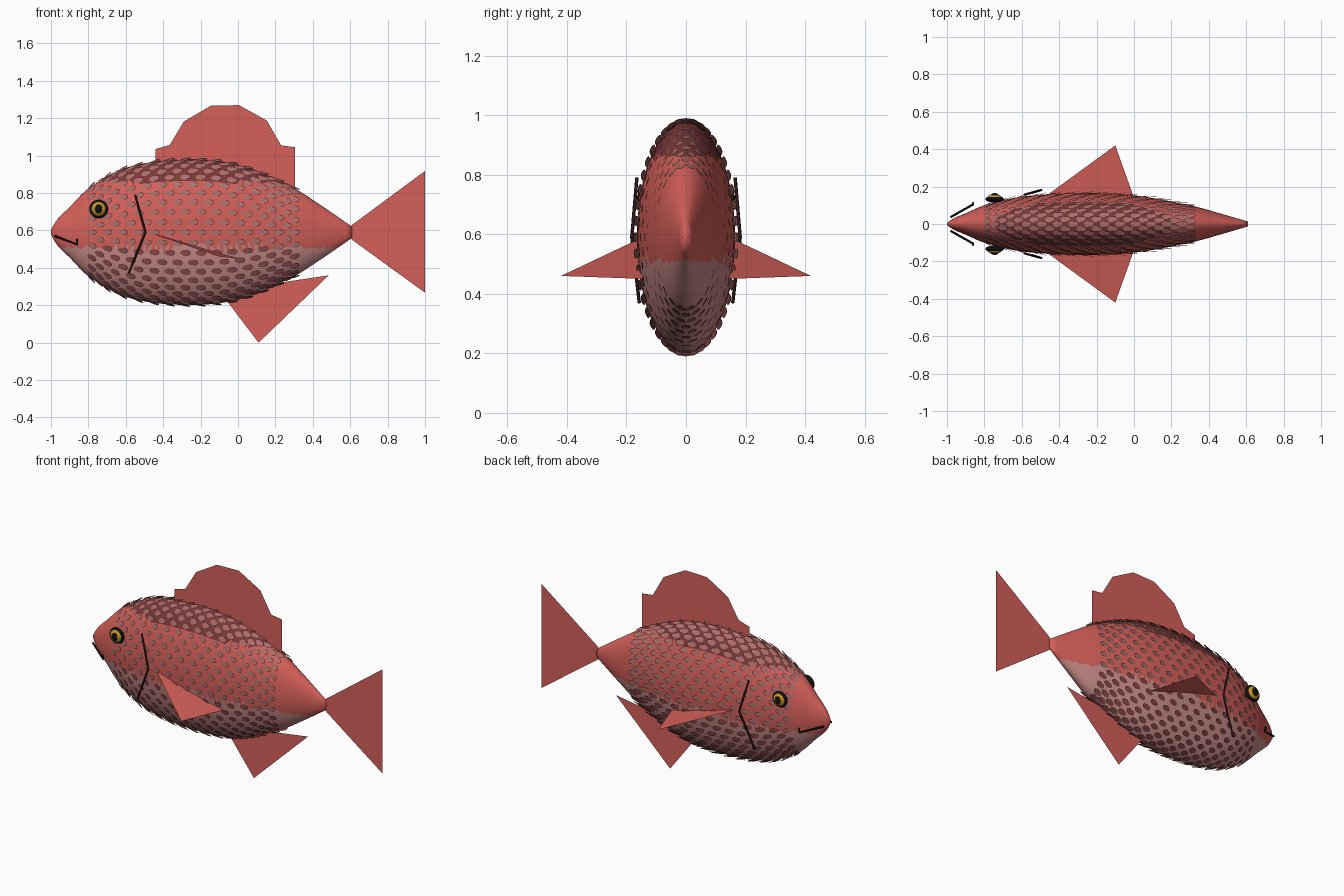
import bpy, bmesh, math
from mathutils import Vector

if "Cube" in bpy.data.objects:
    bpy.data.objects.remove(bpy.data.objects["Cube"])


def material(name, r, g, b):
    m = bpy.data.materials.new(name)
    m.use_nodes = True
    m.diffuse_color = (r, g, b, 1)
    bsdf = m.node_tree.nodes["Principled BSDF"]
    bsdf.inputs["Base Color"].default_value = (r, g, b, 1)
    bsdf.inputs["Roughness"].default_value = 0.7
    return m


RED = material("coral red", 0.66, 0.115, 0.10)
BELLY = material("pale pink", 0.58, 0.26, 0.245)
BACK = material("dark maroon", 0.19, 0.04, 0.04)
SCALE = material("dusty pink", 0.42, 0.15, 0.14)
SCALE_DARK = material("dusky brown red", 0.25, 0.07, 0.068)
YELLOW = material("amber", 0.58, 0.30, 0.02)
GILL = material("dark brown", 0.03, 0.008, 0.008)
BLACK = material("black", 0.005, 0.005, 0.005)

MID_Z, FLATNESS = 0.59, 0.425
BACK_Z, BELLY_Z = 0.86, 0.51
# Half height of the body along its length
PROFILE = [(-1, 0.012), (-0.97, 0.065), (-0.9, 0.135), (-0.8, 0.235),
           (-0.6, 0.345), (-0.3, 0.388), (0, 0.36), (0.3, 0.235),
           (0.45, 0.14), (0.61, 0.03)]


def half_height(x):
    """Smooth curve through the profile points."""
    p = PROFILE
    x = min(max(x, p[0][0]), p[-1][0])
    i = next(k for k in range(len(p) - 1) if x <= p[k + 1][0])

    def slope(k):
        a, b = p[max(k - 1, 0)], p[min(k + 1, len(p) - 1)]
        return (b[1] - a[1]) / (b[0] - a[0])

    (x0, y0), (x1, y1) = p[i], p[i + 1]
    d = x1 - x0
    t = (x - x0) / d
    return ((2*t**3 - 3*t**2 + 1) * y0 + (t**3 - 2*t**2 + t) * d * slope(i)
            + (3*t**2 - 2*t**3) * y1 + (t**3 - t**2) * d * slope(i + 1))


def surface(x, angle):
    h = half_height(x)
    return Vector((x, h * FLATNESS * math.cos(angle), MID_Z + h * math.sin(angle)))


def make_object(name, bm, mats):
    mesh = bpy.data.meshes.new(name)
    bm.to_mesh(mesh)
    bm.free()
    for m in mats:
        mesh.materials.append(m)
    ob = bpy.data.objects.new(name, mesh)
    bpy.context.collection.objects.link(ob)
    return ob


# Body: rings of an upright ellipse, coloured by height
bm = bmesh.new()
RINGS, SIDES = 52, 40
rings = []
for i in range(RINGS + 1):
    t = i / RINGS
    x = -1 + 1.61 * t ** 1.15
    rings.append([bm.verts.new(surface(x, math.tau * j / SIDES)) for j in range(SIDES)])
for a, b in zip(rings, rings[1:]):
    for j in range(SIDES):
        k = (j + 1) % SIDES
        bm.faces.new((a[j], a[k], b[k], b[j]))
bm.faces.new(rings[0])
bm.faces.new(rings[-1])
bmesh.ops.triangulate(bm, faces=bm.faces[:])
bmesh.ops.recalc_face_normals(bm, faces=bm.faces[:])
for f in bm.faces:
    f.smooth = True
    z = f.calc_center_median().z
    f.material_index = 2 if z > BACK_Z else 1 if z < BELLY_Z else 0
make_object("body", bm, [RED, BELLY, BACK])

# Scales: staggered rings of small flakes, lifted at their rear edge
bm = bmesh.new()
COLUMNS, PER_RING = 27, 22
for i in range(COLUMNS):
    x = -0.78 + 1.08 * i / (COLUMNS - 1)
    for j in range(PER_RING):
        angle = math.tau * (j + 0.5 * (i % 2)) / PER_RING
        centre = surface(x, angle)
        along = (surface(x + 0.01, angle) - surface(x - 0.01, angle)).normalized()
        across = (surface(x, angle + 0.01) - surface(x, angle - 0.01)).normalized()
        normal = across.cross(along).normalized()
        if normal.dot(centre - Vector((x, 0, MID_Z))) < 0:
            normal.negate()
        ring = []
        for k in range(8):
            u = math.tau * k / 8
            c, s = math.cos(u), math.sin(u)
            ring.append(bm.verts.new(centre + along * 0.029 * c + across * 0.017 * s
                                     + normal * (0.006 + 0.006 * c)))
        f = bm.faces.new(ring)
        f.normal_update()
        if f.normal.dot(normal) < 0:
            f.normal_flip()
        f.material_index = int(centre.z < BELLY_Z)
make_object("scales", bm, [SCALE, SCALE_DARK])


def sheet(name, points):
    """Thin flat fin from an outline."""
    bm = bmesh.new()
    bm.faces.new([bm.verts.new(p) for p in points])
    bmesh.ops.triangulate(bm, faces=bm.faces[:])
    return make_object(name, bm, [RED])


def upright(points):
    return [(x, 0, z) for x, z in points]


# Fins in the middle plane
sheet("dorsal_fin", upright([
    (-0.44, 0.9), (0.305, 0.78), (0.305, 1.045), (0.23, 1.055), (0.155, 1.187),
    (0.08, 1.17), (0.005, 1.27), (-0.07, 1.215), (-0.145, 1.267), (-0.215, 1.172),
    (-0.29, 1.182), (-0.365, 1.057), (-0.44, 1.035)]))
sheet("tail_fin", upright([
    (0.58, 0.59), (0.61, 0.55), (1, 0.267), (0.87, 0.49), (0.68, 0.585),
    (0.87, 0.65), (1, 0.918), (0.61, 0.63)]))
sheet("anal_fin", upright([(-0.08, 0.25), (0.11, 0), (0.485, 0.36), (0.15, 0.31)]))


def line(name, points, mat, radius):
    """Thin round bar along a path."""
    curve = bpy.data.curves.new(name, "CURVE")
    curve.dimensions = "3D"
    curve.bevel_depth = radius
    curve.bevel_resolution = 1
    curve.use_fill_caps = True
    s = curve.splines.new("POLY")
    s.points.add(len(points) - 1)
    for p, co in zip(s.points, points):
        p.co = (*co, 1)
    curve.materials.append(mat)
    bpy.context.collection.objects.link(bpy.data.objects.new(name, curve))


def lens(name, centre, size, mat):
    bm = bmesh.new()
    bmesh.ops.create_uvsphere(bm, u_segments=24, v_segments=12, radius=1)
    for v in bm.verts:
        v.co = Vector(centre) + Vector(a * b for a, b in zip(v.co, size))
    for f in bm.faces:
        f.smooth = True
    make_object(name, bm, [mat])


# Paired parts on both flanks
for side, s in (("near", -1), ("far", 1)):
    sheet(side + "_pectoral_fin", [(-0.47, s * 0.15, 0.588), (0, s * 0.14, 0.45),
                                   (-0.1, s * 0.42, 0.46)])
    line(side + "_gill", [(-0.55, s * 0.165, 0.79), (-0.495, s * 0.182, 0.59),
                          (-0.585, s * 0.157, 0.37)], GILL, 0.006)
    line(side + "_mouth", [(-0.98, s * 0.037, 0.57), (-0.86, s * 0.105, 0.525),
                           (-0.86, s * 0.112, 0.555)], BLACK, 0.006)
    lens(side + "_eye_rim", (-0.745, s * 0.133, 0.715), (0.05, 0.018, 0.05), BLACK)
    lens(side + "_iris", (-0.745, s * 0.14, 0.715), (0.039, 0.02, 0.039), YELLOW)
    lens(side + "_pupil", (-0.745, s * 0.157, 0.715), (0.019, 0.008, 0.025), BLACK)
